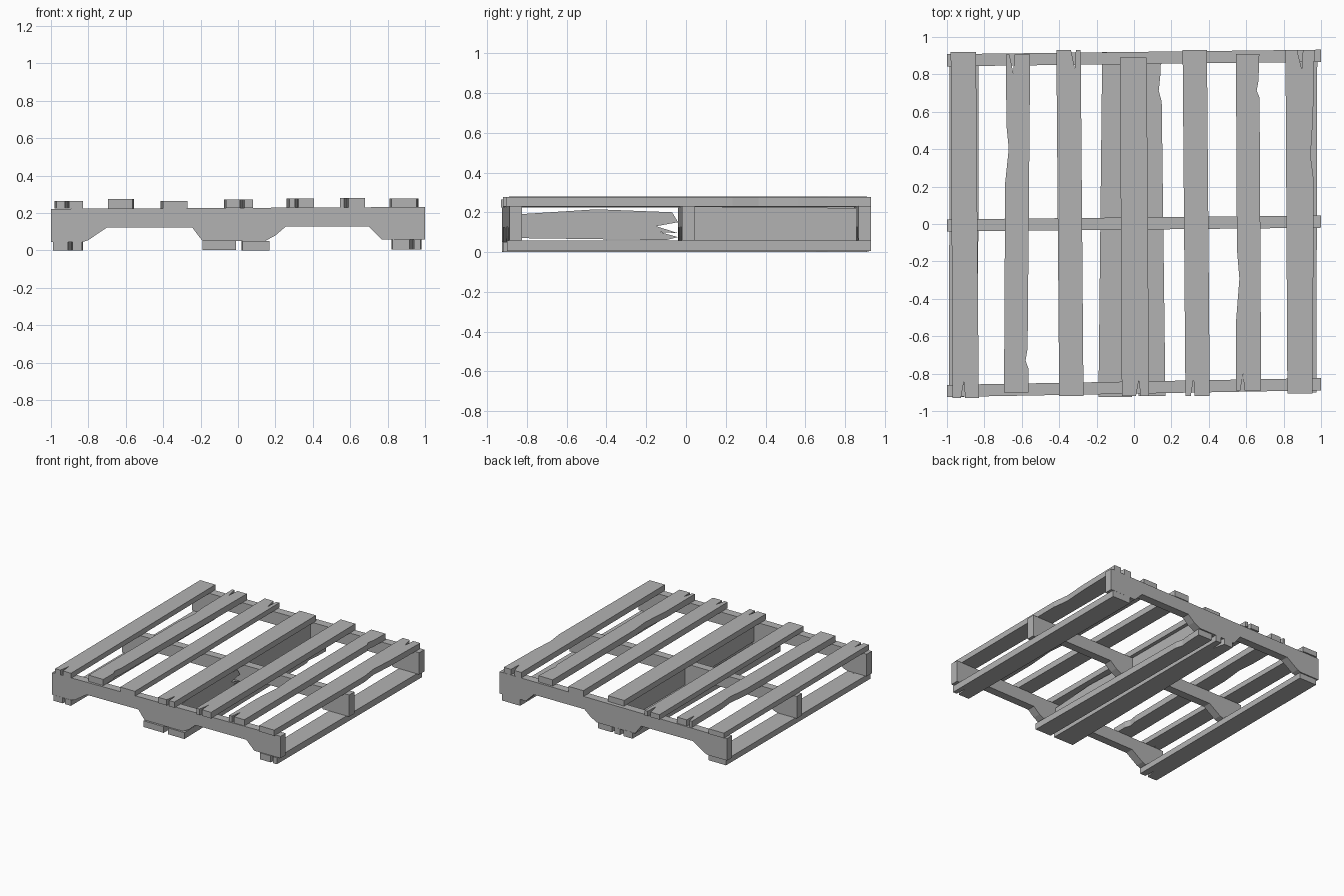
import bpy
import bmesh
from mathutils import Vector

cube = bpy.data.objects.get("Cube")
if cube:
    bpy.data.objects.remove(cube, do_unlink=True)

# One flat colour for all the timber
wood = bpy.data.materials.new("weathered_grey")
wood.use_nodes = True
grey = (0.45, 0.45, 0.45, 1)
wood.diffuse_color = grey
wood.node_tree.nodes["Principled BSDF"].inputs["Base Color"].default_value = grey


def prism(name, points, depth):
    """Closed outline of 3D points pushed along the depth vector."""
    bm = bmesh.new()
    face = bm.faces.new([bm.verts.new(p) for p in points])
    pushed = bmesh.ops.extrude_face_region(bm, geom=[face])["geom"]
    moved = [g for g in pushed if isinstance(g, bmesh.types.BMVert)]
    bmesh.ops.translate(bm, verts=moved, vec=Vector(depth))
    bmesh.ops.recalc_face_normals(bm, faces=bm.faces[:])
    mesh = bpy.data.meshes.new(name)
    bm.to_mesh(mesh)
    bm.free()
    mesh.materials.append(wood)
    obj = bpy.data.objects.new(name, mesh)
    bpy.context.collection.objects.link(obj)
    return obj


def plank(name, front, back, y, z, front_split=None, back_split=None,
          left_bite=None, right_bite=None):
    """Board along y; front and back give its x edges, splits are V cuts
    at a fraction of the width, bites are slivers lost from the long edges."""
    outline = [(0, 0)]
    if front_split:
        outline += [(front_split - .08, 0), (front_split + .04, .05), (front_split + .08, 0)]
    outline.append((1, 0))
    if right_bite:
        a, b = right_bite
        outline += [(1, a), (.88, a * .6 + b * .4), (.96, b)]
    outline.append((1, 1))
    if back_split:
        outline += [(back_split + .1, 1), (back_split + .06, .945), (back_split - .1, 1)]
    outline.append((0, 1))
    if left_bite:
        a, b = left_bite
        outline += [(.04, b), (.14, a * .4 + b * .6), (0, a)]
    points = []
    for u, v in outline:
        x0 = front[0] + (back[0] - front[0]) * v
        x1 = front[1] + (back[1] - front[1]) * v
        points.append((x0 + (x1 - x0) * u, y[0] + (y[1] - y[0]) * v, z[0]))
    return prism(name, points, (0, 0, z[1] - z[0]))


# Three notched stringers running across, each slightly askew
profile = [(-1, .045), (-.83, .045), (-.8, .055), (-.7, .123), (-.245, .123), (-.19, .05),
           (.145, .05), (.2, .08), (.255, .127), (.7, .127), (.77, .057), (1, .057),
           (1, .232), (-1, .222)]
for name, y, slope in (("front_stringer", -.907, .018),
                       ("middle_stringer", -.03, .01),
                       ("back_stringer", .855, .012)):
    prism(name, [(x, y + slope * x, z) for x, z in profile], (0, .065, 0))

# Seven deck slats, left to right in x
plank("deck_slat_1", (-.97, -.83), (-.98, -.845), (-.93, .92), (.223, .264), front_split=.4)
plank("deck_slat_2", (-.695, -.565), (-.685, -.555), (-.9, .905), (.224, .274),
      back_split=.25, left_bite=(.62, .79), right_bite=(.07, .13))
plank("deck_slat_3", (-.4, -.27), (-.415, -.285), (-.92, .93), (.225, .265), back_split=.7)
plank("deck_slat_4", (-.065, .08), (-.075, .068), (-.92, .89), (.227, .273), front_split=.6)
plank("deck_slat_5", (.275, .405), (.26, .39), (-.92, .93), (.228, .277), front_split=.3)
plank("deck_slat_6", (.545, .68), (.545, .67), (-.89, .91), (.229, .28),
      front_split=.25, left_bite=(.2, .42), right_bite=(.87, .92))
plank("deck_slat_7", (.82, .955), (.81, .965), (-.905, .93), (.23, .276),
      back_split=.5, right_bite=(.62, .8))

# Four bottom boards
plank("bottom_board_1", (-.99, -.835), (-.985, -.83), (-.925, .9), (0, .046), front_split=.6)
plank("bottom_board_2", (-.19, -.012), (-.17, -.012), (-.925, .92), (.003, .053), back_split=.6)
plank("bottom_board_3", (.025, .168), (.02, .145), (-.92, .91), (0, .051), right_bite=(.86, .94))
plank("bottom_board_4", (.825, .975), (.82, .98), (-.9, .93), (.006, .058), front_split=.7)

# Upright centre boards; the front one is splintered at its inner end
front_board = [(-.84, .07), (-.1, .06), (-.04, .075), (-.13, .1), (-.04, .095), (-.15, .13),
               (-.04, .15), (-.07, .2), (-.45, .215), (-.84, .19)]
back_board = [(.03, .055), (.87, .055), (.87, .222), (.03, .226)]
for name, points in (("front_centre_board", front_board), ("back_centre_board", back_board)):
    prism(name, [(-.015, y, z) for y, z in points], (.06, 0, 0))
